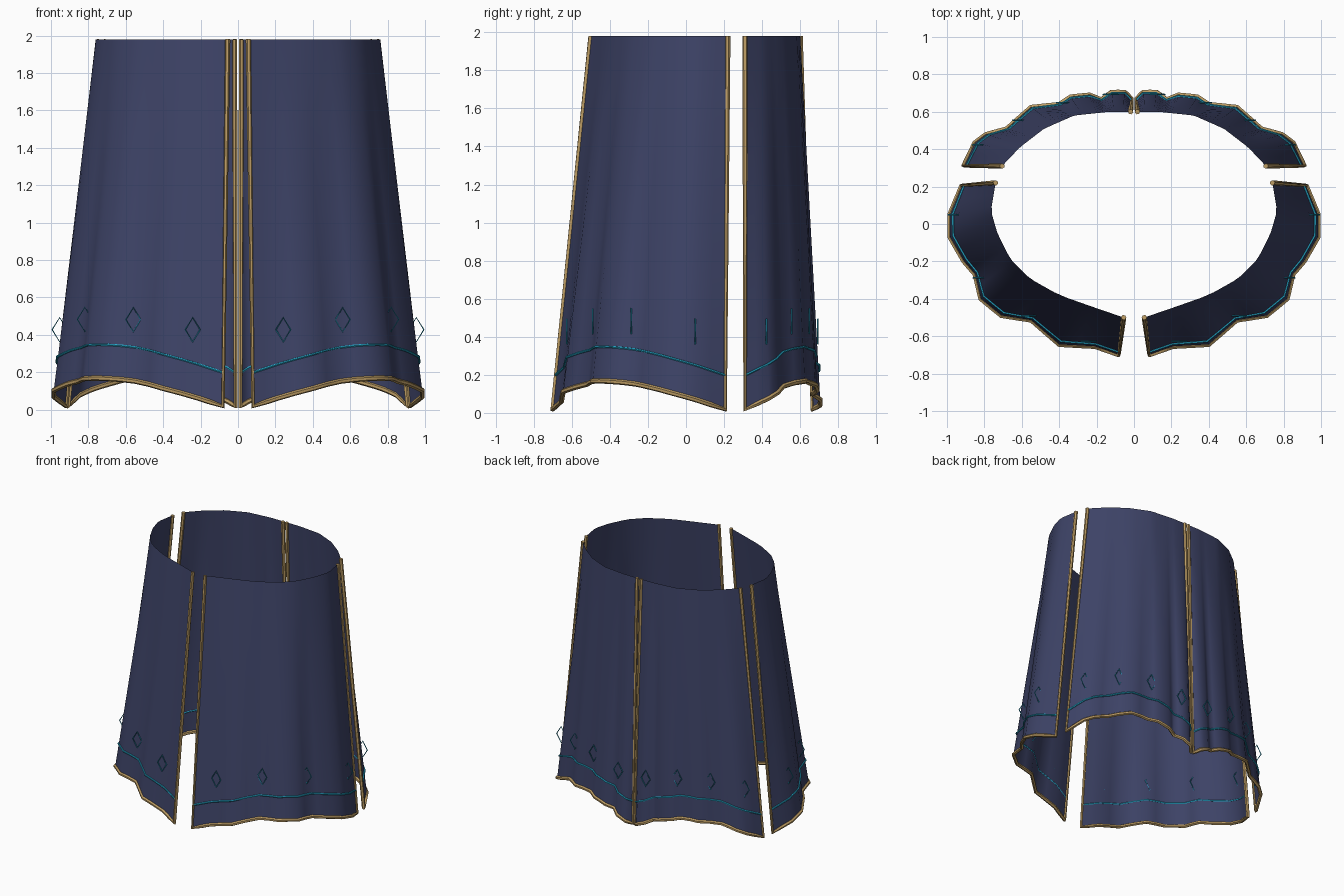
import bpy, math
from mathutils import Vector

if "Cube" in bpy.data.objects:
    bpy.data.objects.remove(bpy.data.objects["Cube"])

HEIGHT = 1.98


def material(name, rgb):
    m = bpy.data.materials.new(name)
    m.diffuse_color = (*rgb, 1)
    m.use_nodes = True
    m.node_tree.nodes["Principled BSDF"].inputs["Base Color"].default_value = m.diffuse_color
    return m


NAVY = material("navy cloth", (0.047, 0.056, 0.135))
GOLD = material("gold trim", (0.50, 0.33, 0.125))
CYAN = material("cyan thread", (0.02, 0.38, 0.58))


def fractions(pts):
    """Arc-length fraction of every point of a polyline."""
    out = [0.0]
    for a, b in zip(pts, pts[1:]):
        out.append(out[-1] + math.dist(a, b))
    return [d / out[-1] for d in out]


def along(pts, u):
    """Point at arc-length fraction u of a polyline."""
    fr = fractions(pts)
    for i in range(len(pts) - 1):
        if u <= fr[i + 1] + 1e-9:
            t = (u - fr[i]) / (fr[i + 1] - fr[i])
            return Vector(pts[i]).lerp(Vector(pts[i + 1]), t)
    return Vector(pts[-1])


def hem(u):
    return 0.018 + 0.15 * math.sin(math.pi * u)


def surface(low, top, u, z, out=0.0):
    """Point on the flared cloth, pushed outward by out."""
    h = hem(u)
    p = along(low, u).lerp(along(top, u), (z - h) / (HEIGHT - h))
    p += p.normalized() * out
    return Vector((p.x, p.y, z))


def mirror(ob):
    mod = ob.modifiers.new("left side", 'MIRROR')
    mod.use_mirror_merge = False


def tube(name, paths, radius, mat, cyclic=False):
    cu = bpy.data.curves.new(name, 'CURVE')
    cu.dimensions = '3D'
    cu.bevel_depth = radius
    cu.bevel_resolution = 1
    cu.use_fill_caps = True
    for path in paths:
        sp = cu.splines.new('POLY')
        sp.points.add(len(path) - 1)
        sp.use_cyclic_u = cyclic
        for q, p in zip(sp.points, path):
            q.co = (*p, 1)
    ob = bpy.data.objects.new(name, cu)
    bpy.context.collection.objects.link(ob)
    cu.materials.append(mat)
    bpy.ops.object.select_all(action='DESELECT')
    ob.select_set(True)
    bpy.context.view_layer.objects.active = ob
    bpy.ops.object.convert(target='MESH')
    bpy.ops.object.shade_smooth_by_angle(angle=math.radians(50))
    mirror(bpy.context.object)


def panel(name, low, top):
    us = fractions(low)
    # add a midpoint between neighbouring folds
    us = sorted(us + [(a + b) / 2 for a, b in zip(us, us[1:])])
    rows = 8
    n = len(us)

    # cloth sheet
    verts = [surface(low, top, u, hem(u) + (HEIGHT - hem(u)) * r / rows)
             for r in range(rows + 1) for u in us]
    faces = [(r * n + i, r * n + i + 1, (r + 1) * n + i + 1, (r + 1) * n + i)
             for r in range(rows) for i in range(n - 1)]
    me = bpy.data.meshes.new(name)
    me.from_pydata(verts, [], faces)
    me.materials.append(NAVY)
    me.shade_smooth()
    ob = bpy.data.objects.new(name, me)
    bpy.context.collection.objects.link(ob)
    mirror(ob)

    # gold piping down both slits and along the hem
    path = [surface(low, top, 0, HEIGHT)]
    path += [surface(low, top, u, hem(u)) for u in us]
    path += [surface(low, top, 1, HEIGHT)]
    tube(name + "_piping", [path], 0.014, GOLD)

    # cyan line above the hem
    line = [surface(low, top, u, hem(u) + 0.18, 0.004) for u in us]
    tube(name + "_hem_line", [line], 0.007, CYAN)

    # row of small diamond outlines
    diamonds = []
    for u in (0.12, 0.37, 0.62, 0.88):
        c = surface(low, top, u, 0.38 + 0.65 * hem(u), 0.01)
        diamonds.append([c + Vector(d) for d in
                         ((-0.04, 0, 0), (0, 0, -0.065), (0.04, 0, 0), (0, 0, 0.065))])
    tube(name + "_diamonds", diamonds, 0.004, CYAN, cyclic=True)


# front and side panels: hem outline, then waist outline
panel("front_panel",
      [(0.08, -0.70), (0.21, -0.655), (0.40, -0.645), (0.55, -0.515), (0.71, -0.49),
       (0.82, -0.40), (0.85, -0.27), (0.91, -0.20), (0.985, -0.07), (0.985, 0.05), (0.92, 0.205)],
      [(0.055, -0.50), (0.23, -0.44), (0.40, -0.38), (0.56, -0.29), (0.66, -0.19),
       (0.73, -0.05), (0.765, 0.07), (0.74, 0.22)])

# back panels
panel("back_panel",
      [(0.91, 0.31), (0.85, 0.435), (0.79, 0.48), (0.68, 0.51), (0.55, 0.625), (0.40, 0.64),
       (0.34, 0.68), (0.24, 0.69), (0.175, 0.665), (0.12, 0.705), (0.05, 0.705), (0.012, 0.665)],
      [(0.705, 0.31), (0.61, 0.41), (0.48, 0.51), (0.32, 0.58), (0.13, 0.60), (0.018, 0.60)])
